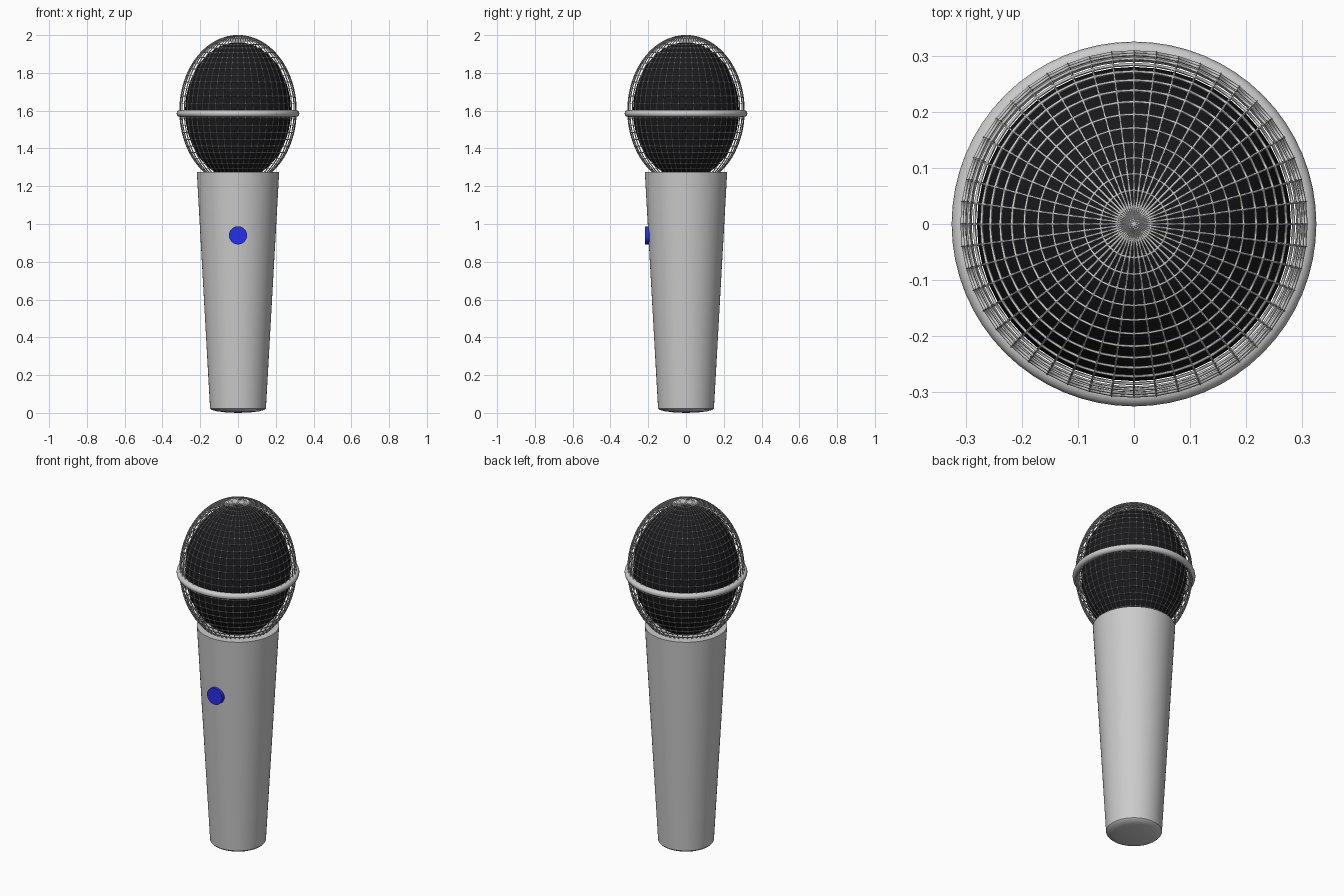
import bpy, bmesh, math

if "Cube" in bpy.data.objects:
    bpy.data.objects.remove(bpy.data.objects["Cube"])

GRILLE_Z = 1.6


def material(name, rgb):
    mat = bpy.data.materials.new(name)
    mat.diffuse_color = (*rgb, 1)
    mat.use_nodes = True
    mat.node_tree.nodes["Principled BSDF"].inputs["Base Color"].default_value = mat.diffuse_color
    return mat


def finish(name, angle=35, mat=None):
    ob = bpy.context.object
    ob.name = name
    bpy.ops.object.shade_smooth_by_angle(angle=math.radians(angle))
    if mat:
        ob.data.materials.append(mat)
    return ob


def lathe(name, profile, steps=64):
    """Spin an (r, z) profile around the z axis."""
    bm = bmesh.new()
    verts = [bm.verts.new((r, 0, z)) for r, z in profile]
    edges = [bm.edges.new(p) for p in zip(verts, verts[1:])]
    bmesh.ops.spin(bm, geom=verts + edges, axis=(0, 0, 1), cent=(0, 0, 0),
                   angle=2 * math.pi, steps=steps)
    bmesh.ops.remove_doubles(bm, verts=bm.verts, dist=1e-5)
    bmesh.ops.recalc_face_normals(bm, faces=bm.faces)
    mesh = bpy.data.meshes.new(name)
    bm.to_mesh(mesh)
    bm.free()
    ob = bpy.data.objects.new(name, mesh)
    bpy.context.collection.objects.link(ob)
    bpy.context.view_layer.objects.active = ob
    ob.select_set(True)
    finish(name)
    ob.select_set(False)
    return ob


def ellipsoid(rx, rz, segments, rings):
    bpy.ops.mesh.primitive_uv_sphere_add(segments=segments, ring_count=rings,
                                         radius=1, location=(0, 0, GRILLE_Z))
    bpy.context.object.scale = (rx, rx, rz)
    bpy.ops.object.transform_apply(location=False, rotation=False, scale=True)


# Tapered handle with a slightly domed foot
lathe("handle", [(0, 0), (0.06, 0.002), (0.11, 0.008), (0.14, 0.016),
                 (0.148, 0.024), (0.218, 1.275), (0, 1.275)])

# Dark foam ball inside the grille
ellipsoid(0.28, 0.362, 48, 32)
finish("inner_foam", 60, material("black_foam", (0.01, 0.01, 0.012)))

# Wire mesh grille
ellipsoid(0.308, 0.398, 48, 32)
grille = finish("wire_grille", 30)
wire = grille.modifiers.new("wire", 'WIREFRAME')
wire.thickness = 0.006
wire.offset = 0
wire.use_even_offset = False

# Band around the grille
bpy.ops.mesh.primitive_torus_add(major_radius=0.307, minor_radius=0.018,
                                 major_segments=64, minor_segments=16,
                                 location=(0, 0, 1.585))
finish("grille_band", 60)

# Switch button on the front
bpy.ops.mesh.primitive_cylinder_add(vertices=32, radius=0.048, depth=0.047,
                                    location=(0, -0.1935, 0.94),
                                    rotation=(math.pi / 2, 0, 0))
finish("switch_button", 35, material("blue_button", (0.02, 0.03, 0.8)))
